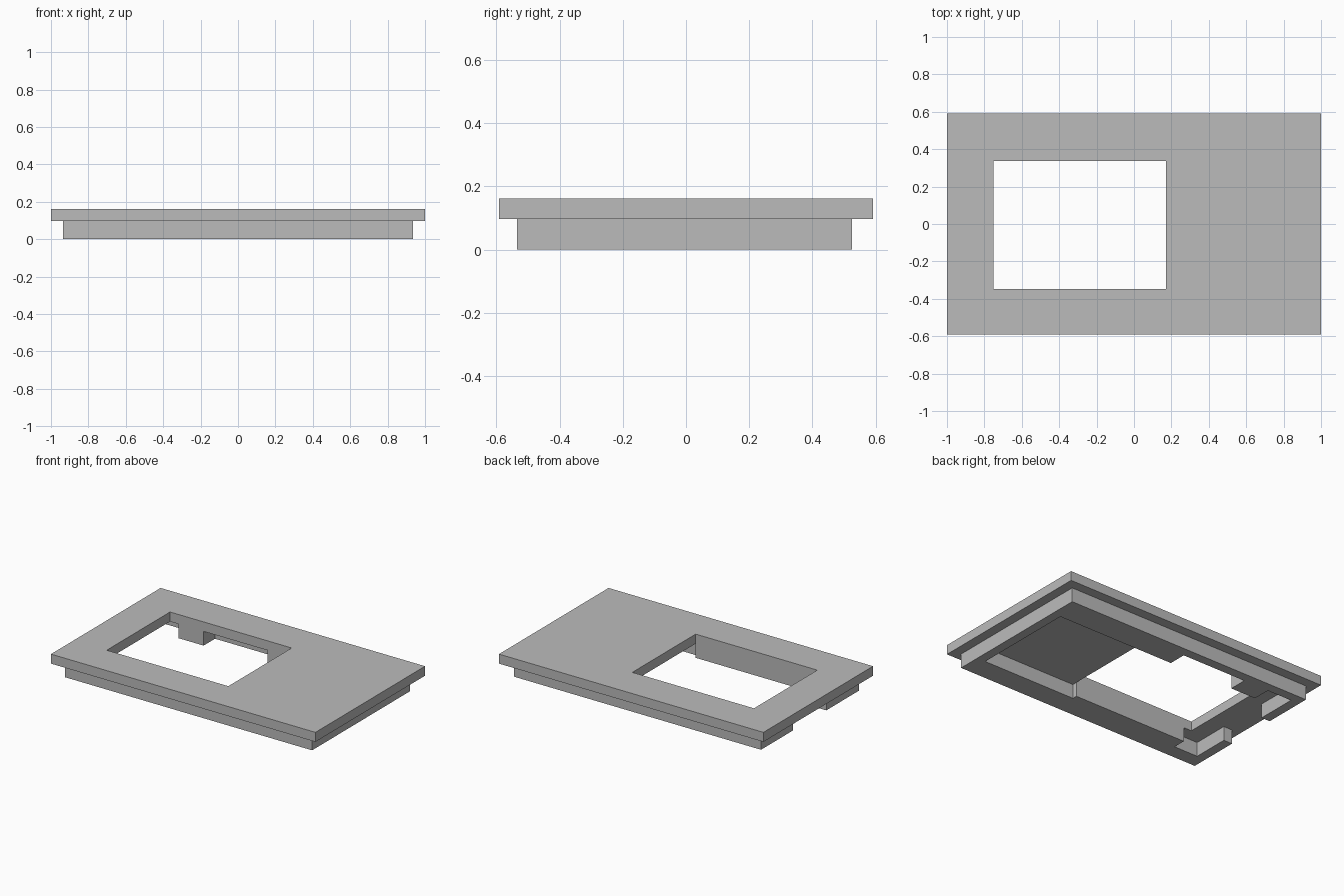
import bpy
import bmesh

cube = bpy.data.objects.get("Cube")
if cube:
    bpy.data.objects.remove(cube, do_unlink=True)

grey = bpy.data.materials.new("plain grey")
grey.use_nodes = True
colour = (0.5, 0.5, 0.5, 1)
grey.diffuse_color = colour
grey.node_tree.nodes["Principled BSDF"].inputs["Base Color"].default_value = colour

JOINT, TOP = 0.097, 0.162  # height where the rim meets the plate, and plate top


def rect(x0, x1, y0, y1):
    return [(x0, y0), (x1, y0), (x1, y1), (x0, y1)]


def extrude_part(name, points, faces, z0, z1):
    """Raise flat faces drawn on z0 into a solid reaching z1."""
    bm = bmesh.new()
    verts = [bm.verts.new((x, y, z0)) for x, y in points]
    flat = [bm.faces.new([verts[i] for i in f]) for f in faces]
    raised = bmesh.ops.extrude_face_region(bm, geom=flat, use_keep_orig=True)["geom"]
    moved = [v for v in raised if isinstance(v, bmesh.types.BMVert)]
    bmesh.ops.translate(bm, verts=moved, vec=(0, 0, z1 - z0))
    bmesh.ops.recalc_face_normals(bm, faces=bm.faces)
    mesh = bpy.data.meshes.new(name)
    bm.to_mesh(mesh)
    bm.free()
    mesh.materials.append(grey)
    obj = bpy.data.objects.new(name, mesh)
    bpy.context.collection.objects.link(obj)
    return obj


# Top plate: a frame of four quads around the window
plate = rect(-1, 1, -0.592, 0.592) + rect(-0.75, 0.17, -0.347, 0.337)
ring = [(i, (i + 1) % 4, (i + 1) % 4 + 4, i + 4) for i in range(4)]
extrude_part("top_plate", plate, ring, JOINT, TOP)

# Lower rim: one outline, open at the right end, with stepped inner pockets
outer = [(-0.935, -0.18), (-0.935, -0.535), (0.935, -0.535),
         (0.935, 0.525), (-0.935, 0.525), (-0.935, 0.18)]
back_inner = [(-0.87, 0.18), (-0.87, 0.46), (-0.685, 0.46), (-0.685, 0.337),
              (-0.496, 0.337), (-0.496, 0.46), (-0.012, 0.46), (-0.012, 0.337),
              (0.872, 0.337)]
front_inner = [(0.872, -0.38), (0.17, -0.38), (0.17, -0.347), (-0.69, -0.347),
               (-0.69, -0.435), (-0.87, -0.435), (-0.87, -0.18)]
outline = outer + back_inner + front_inner
extrude_part("lower_rim", outline, [range(len(outline))], 0, JOINT)
